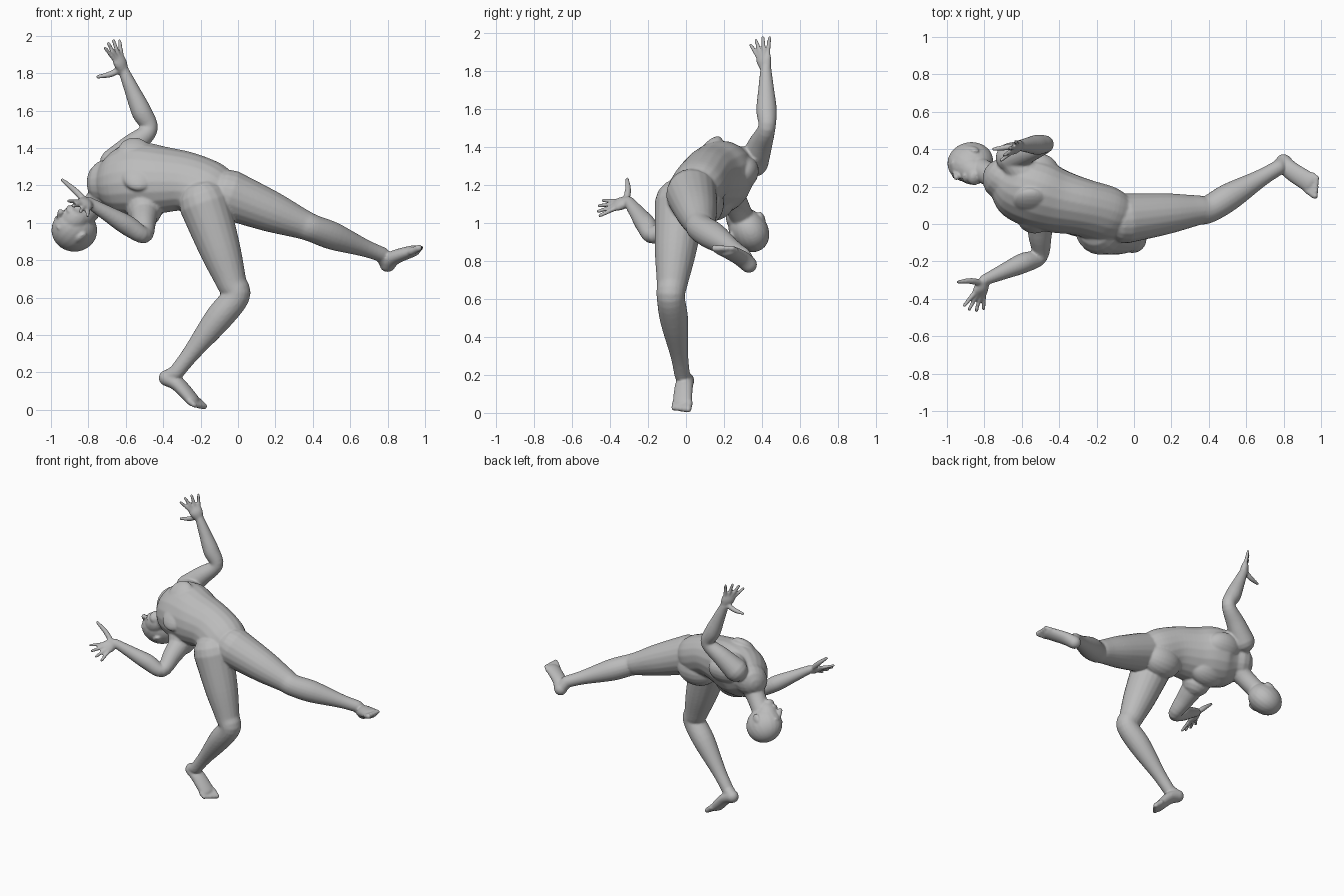
import bpy
import bmesh
import math
from mathutils import Vector, Matrix

cube = bpy.data.objects.get("Cube")
if cube:
    bpy.data.objects.remove(cube, do_unlink=True)

# One plain colour
skin = bpy.data.materials.new("plain grey")
skin.use_nodes = True
grey = (.5, .5, .5, 1)
skin.diffuse_color = grey
skin.node_tree.nodes["Principled BSDF"].inputs["Base Color"].default_value = grey

body_mesh = bmesh.new()
SEGMENTS = 20


def catmull(a, b, c, d, t):
    """Smooth interpolation between b and c."""
    return b + (c - a) * t / 2 + (a - b * 2.5 + c * 2 - d / 2) * t ** 2 \
        + ((b - c) * 3 + d - a) * t ** 3 / 2


def limb(points, radii, side, flatness=(1, 1), steps=5):
    """Round-ended tube; flatness is the depth ratio at its start and end."""
    side = Vector(side)
    stations = [Vector((*point, radius)) for point, radius in zip(points, radii)]
    guides = [stations[0], *stations, stations[-1]]
    path = [catmull(*guides[i:i + 4], step / steps)
            for i in range(len(stations) - 1) for step in range(steps)]
    path.append(stations[-1])
    last = len(path) - 1
    rings = []
    for i, station in enumerate(path):
        before, after = path[max(i - 1, 0)], path[min(i + 1, last)]
        tangent = (after.xyz - before.xyz).normalized()
        depth = station.w * (flatness[0] + (flatness[1] - flatness[0]) * i / last)
        rings.append((station.xyz, tangent, station.w, depth))

    def cap(ring, sign):
        centre, tangent, width, depth = ring
        reach = min(width, depth) * sign
        return [(centre + tangent * reach * math.sin(angle), tangent,
                 width * math.cos(angle), depth * math.cos(angle))
                for angle in (.4, .8, 1.2, 1.5)]

    rings = cap(rings[0], -1)[::-1] + rings + cap(rings[-1], 1)
    loops = []
    for centre, tangent, width, depth in rings:
        across = (side - tangent * side.dot(tangent)).normalized()
        up = tangent.cross(across)
        angles = [math.tau * k / SEGMENTS for k in range(SEGMENTS)]
        loops.append([body_mesh.verts.new(centre + across * width * math.cos(angle)
                                          + up * depth * math.sin(angle))
                      for angle in angles])
    for lower, upper in zip(loops, loops[1:]):
        for k in range(SEGMENTS):
            body_mesh.faces.new((lower[k - 1], lower[k], upper[k], upper[k - 1]))
    body_mesh.faces.new(loops[0][::-1])
    body_mesh.faces.new(loops[-1])


def blob(centre, radii, axis, facing):
    """Ellipsoid with radii across, along facing and along axis."""
    axis, facing = Vector(axis).normalized(), Vector(facing)
    facing = (facing - axis * facing.dot(axis)).normalized()
    turn = Matrix((facing.cross(axis), facing, axis)).transposed().to_4x4()
    bmesh.ops.create_uvsphere(
        body_mesh, u_segments=SEGMENTS, v_segments=SEGMENTS, radius=1,
        matrix=Matrix.Translation(centre) @ turn @ Matrix.Diagonal((*radii, 1)))


def arm(shoulder, elbow, wrist, side):
    """Upper arm and forearm with a muscle swell in each."""
    points = [shoulder, shoulder.lerp(elbow, .5), elbow, elbow.lerp(wrist, .3),
              elbow.lerp(wrist, .65), wrist]
    limb(points, (.08, .064, .046, .054, .042, .029), side)


def hand(wrist, reach, across, thumb):
    """Palm with four fanned fingers and a thumb."""
    reach, across, thumb = Vector(reach).normalized(), Vector(across).normalized(), Vector(thumb)
    palm_end = wrist + reach * .08
    limb([wrist, wrist + reach * .05, palm_end], (.03, .046, .045), across, (.8, .35))
    for k in (-1.5, -.5, .5, 1.5):
        root = palm_end + across * k * .022
        spread = (reach + across * k * .28).normalized()
        tip = root + spread * (.1 - abs(k) * .01)
        limb([root, tip], (.013, .01), across)
    limb([wrist + reach * .02, wrist + thumb * .5, wrist + thumb], (.018, .017, .01), reach)


def leg(hip, knee, ankle, side):
    """Thigh and shin with a swelling calf."""
    points = [hip, hip.lerp(knee, .5), hip.lerp(knee, .85), knee,
              knee.lerp(ankle, .3), knee.lerp(ankle, .75), ankle]
    limb(points, (.135, .11, .082, .074, .074, .047, .041), side)


def foot(ankle, heel, ball, side):
    """Foot with five toes; side points toward the big toe."""
    side = Vector(side).normalized()
    forward = (ball - heel).normalized()
    instep = heel.lerp(ball, .45).lerp(ankle, .25)
    limb([heel, instep, ball], (.044, .05, .054), side, (1, .55))
    limb([ankle, heel], (.041, .04), side)
    for k in range(5):
        root = ball + side * (.04 - k * .021)
        limb([root, root + forward * (.055 - k * .006)],
             (.02 - k * .001, .018 - k * .001), side)


# Torso, leaning back and twisted
shoulder_line = Vector((-.15, .62, .76))
chest_front = Vector((-.1, -.75, .62))
chest = Vector((-.53, .165, 1.235))
spine = [(-.06, .02, 1.13), (-.15, .05, 1.17), (-.28, .09, 1.22),
         (-.42, .125, 1.23), chest, (-.63, .2, 1.225), (-.7, .24, 1.22)]
limb(spine, (.13, .165, .168, .19, .205, .185, .125), shoulder_line, (.85, .88))
for sign in (-1, 1):
    blob(chest + shoulder_line * sign * .08 + chest_front * .125,
         (.1, .045, .09), (1, 0, 0), chest_front)
    blob(chest + shoulder_line * sign * .1 - chest_front * .09,
         (.1, .08, .13), (1, 0, 0), chest_front)
blob((-.16, .09, 1.1), (.12, .11, .15), (1, 0, 0), (0, 1, 0))

# Neck and head, with a small frame for the features
crown = Vector((-.6, .36, -.62)).normalized()
face = Vector((-.68, -.45, .5))
face = (face - crown * face.dot(crown)).normalized()
cheek = crown.cross(face)
skull = Vector((-.875, .33, .96))


def on_head(forward, up, outward=0):
    return skull + face * forward + crown * up + cheek * outward


limb([(-.68, .23, 1.2), (-.75, .255, 1.12), (-.83, .295, 1.03)], (.085, .066, .062), shoulder_line)
blob(skull, (.1, .125, .12), crown, face)
jaw, chin = on_head(.045, -.055), on_head(.075, -.125)
brow, lips = on_head(.108, .015), on_head(.113, -.088)
blob(jaw, (.076, .075, .1), crown, face)
blob(chin, (.045, .04, .03), crown, face)
blob(brow, (.06, .014, .013), crown, face)
blob(lips, (.03, .014, .014), crown, face)
limb([on_head(.113, 0), on_head(.138, -.048)], (.011, .017), cheek)
for sign in (-1, 1):
    blob(on_head(-.01, -.03, sign * .096), (.012, .024, .036), crown, face + cheek * sign * .3)

# Raised left arm
left_shoulder = Vector((-.66, .355, 1.32))
left_wrist = Vector((-.61, .42, 1.81))
limb([chest + shoulder_line * .1, left_shoulder], (.1, .075), chest_front)
arm(left_shoulder, Vector((-.475, .425, 1.5)), left_wrist, (.3, 1, 0))
hand(left_wrist, (-.4, -.2, .9), (.6, .75, .2), (-.14, -.02, -.03))

# Lowered right arm
right_shoulder = Vector((-.5, .06, 1.07))
right_wrist = Vector((-.8, -.3, 1.11))
limb([chest - shoulder_line * .1, right_shoulder], (.1, .095), chest_front)
arm(right_shoulder, Vector((-.505, -.17, .935)), right_wrist, (.3, .2, 1))
hand(right_wrist, (-.35, -.9, -.2), (.8, -.1, -.6), (-.14, -.01, .12))

# Standing right leg
right_ankle = Vector((-.33, -.02, .2))
leg(Vector((-.18, -.03, 1.1)), Vector((-.01, -.08, .61)), right_ankle, (0, 1, 0))
foot(right_ankle, Vector((-.38, 0, .17)), Vector((-.24, -.02, .05)), (.4, .9, .1))

# Raised left leg
left_ankle = Vector((.77, .3, .83))
leg(Vector((-.05, .03, 1.15)), Vector((.4, .08, .97)), left_ankle, (-.4, .9, .2))
foot(left_ankle, Vector((.8, .33, .78)), Vector((.94, .22, .85)), (-.3, -.85, -.1))

# Fuse all parts into one smooth body
bmesh.ops.recalc_face_normals(body_mesh, faces=body_mesh.faces)
mesh = bpy.data.meshes.new("body")
body_mesh.to_mesh(mesh)
body_mesh.free()
body = bpy.data.objects.new("body", mesh)
bpy.context.collection.objects.link(body)
bpy.context.view_layer.objects.active = body
body.select_set(True)
fuse = body.modifiers.new("fuse", "REMESH")
fuse.mode = "VOXEL"
fuse.voxel_size = .007
blend = body.modifiers.new("blend", "SMOOTH")
blend.iterations = 5
for modifier in (fuse.name, blend.name):
    bpy.ops.object.modifier_apply(modifier=modifier)
body.data.materials.clear()
body.data.materials.append(skin)
bpy.ops.object.shade_smooth()
